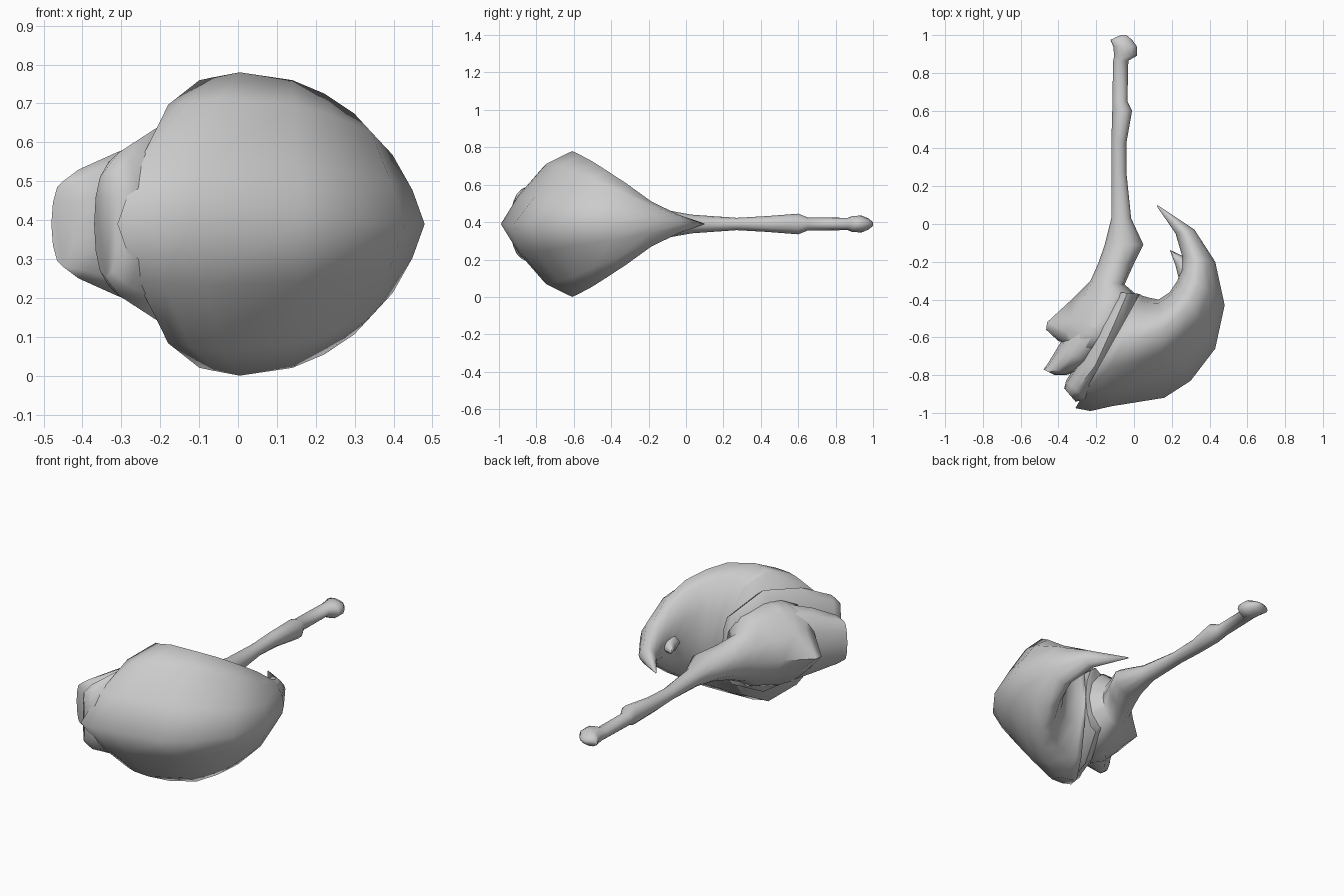
import bpy, bmesh, math
from mathutils import Vector

cube = bpy.data.objects.get("Cube")
if cube:
    bpy.data.objects.remove(cube)

MID = 0.39  # height of the plane of symmetry

grey = bpy.data.materials.new("plain grey")
grey.use_nodes = True
grey.diffuse_color = (0.6, 0.6, 0.6, 1)
grey.node_tree.nodes["Principled BSDF"].inputs["Base Color"].default_value = (0.6, 0.6, 0.6, 1)


def loft(name, stations, sides=12, angle=60, sharpness=1.0):
    """Skin lens-shaped rings: (x1, y1, x2, y2, half height, ridge position)."""
    bm = bmesh.new()
    rings = []
    for x1, y1, x2, y2, half, ridge in stations:
        a, b = Vector((x1, y1, MID)), Vector((x2, y2, MID))
        power = math.log(ridge) / math.log(0.5)
        ring = []
        for i in range(sides):
            t = 2 * math.pi * i / sides
            p = a.lerp(b, max(0, 0.5 - 0.5 * math.cos(t)) ** power)
            s = math.sin(t)
            p.z += half * math.copysign(abs(s) ** sharpness, s)
            ring.append(bm.verts.new(p))
        rings.append(ring)
    for r, s in zip(rings, rings[1:]):
        for i in range(sides):
            j = (i + 1) % sides
            bm.faces.new((r[i], r[j], s[j], s[i]))
    bm.faces.new(rings[0])
    bm.faces.new(rings[-1])
    bmesh.ops.recalc_face_normals(bm, faces=bm.faces)
    mesh = bpy.data.meshes.new(name)
    bm.to_mesh(mesh)
    bm.free()
    mesh.materials.append(grey)
    obj = bpy.data.objects.new(name, mesh)
    bpy.context.collection.objects.link(obj)
    bpy.ops.object.select_all(action='DESELECT')
    obj.select_set(True)
    bpy.context.view_layer.objects.active = obj
    bpy.ops.object.shade_smooth_by_angle(angle=math.radians(angle))
    return obj


# Large curved blade, from the seam round to its pointed tip
loft("curved_blade", [
    (-.31, -.975, .03, -.37, .37, .62),
    (-.23, -.99, .045, -.38, .378, .62),
    (-.12, -.965, .08, -.39, .39, .62),
    (.16, -.92, .13, -.40, .37, .68),
    (.30, -.83, .19, -.36, .335, .7),
    (.43, -.66, .23, -.30, .285, .66),
    (.48, -.43, .25, -.24, .215, .6),
    (.43, -.20, .255, -.17, .12, .5),
    (.32, -.03, .22, -.05, .05, .5),
    (.125, .10, .12, .095, .003, .5)], angle=88, sharpness=1.3)

# Small barb inside the blade
loft("inner_barb", [
    (.24, -.30, .30, -.20, .05, .5),
    (.22, -.22, .26, -.17, .03, .5),
    (.19, -.14, .192, -.138, .003, .5)], sides=6)

# Slender stem with its end knob, as left x, right x, y, half height
stem = [(-.07, -.04, 1, .01), (-.125, -.01, .975, .03), (-.11, .015, .94, .045),
        (-.105, .015, .89, .043), (-.11, -.03, .865, .033), (-.115, -.035, .65, .035),
        (-.115, -.01, .6, .055), (-.12, -.04, .43, .042), (-.12, -.04, .27, .033),
        (-.12, -.015, .03, .05), (-.155, .05, -.11, .075), (-.19, 0, -.21, .1)]

# The stem widens without a break into the rear lobe of the fan
loft("stem_and_rear_lobe", [(l, y, r, y, h, .5) for l, r, y, h in stem] + [
    (-.23, -.30, -.05, -.32, .14, .52),
    (-.33, -.40, .02, -.38, .20, .62),
    (-.46, -.52, -.02, -.50, .235, .72),
    (-.465, -.56, -.08, -.60, .235, .72),
    (-.40, -.62, -.14, -.68, .20, .6)])

# Overlapping lobes between the stem and the blade
loft("middle_lobe", [
    (-.20, -.32, 0, -.40, .15, .5),
    (-.31, -.48, -.04, -.57, .24, .55),
    (-.39, -.63, -.23, -.76, .185, .5),
    (-.46, -.745, -.36, -.80, .14, .5),
    (-.48, -.77, -.42, -.80, .11, .5)])
loft("front_lobe", [
    (-.10, -.36, .03, -.37, .20, .5),
    (-.20, -.54, -.02, -.54, .29, .5),
    (-.29, -.72, -.12, -.78, .25, .5),
    (-.36, -.83, -.25, -.93, .185, .5),
    (-.37, -.87, -.31, -.94, .14, .5)])
